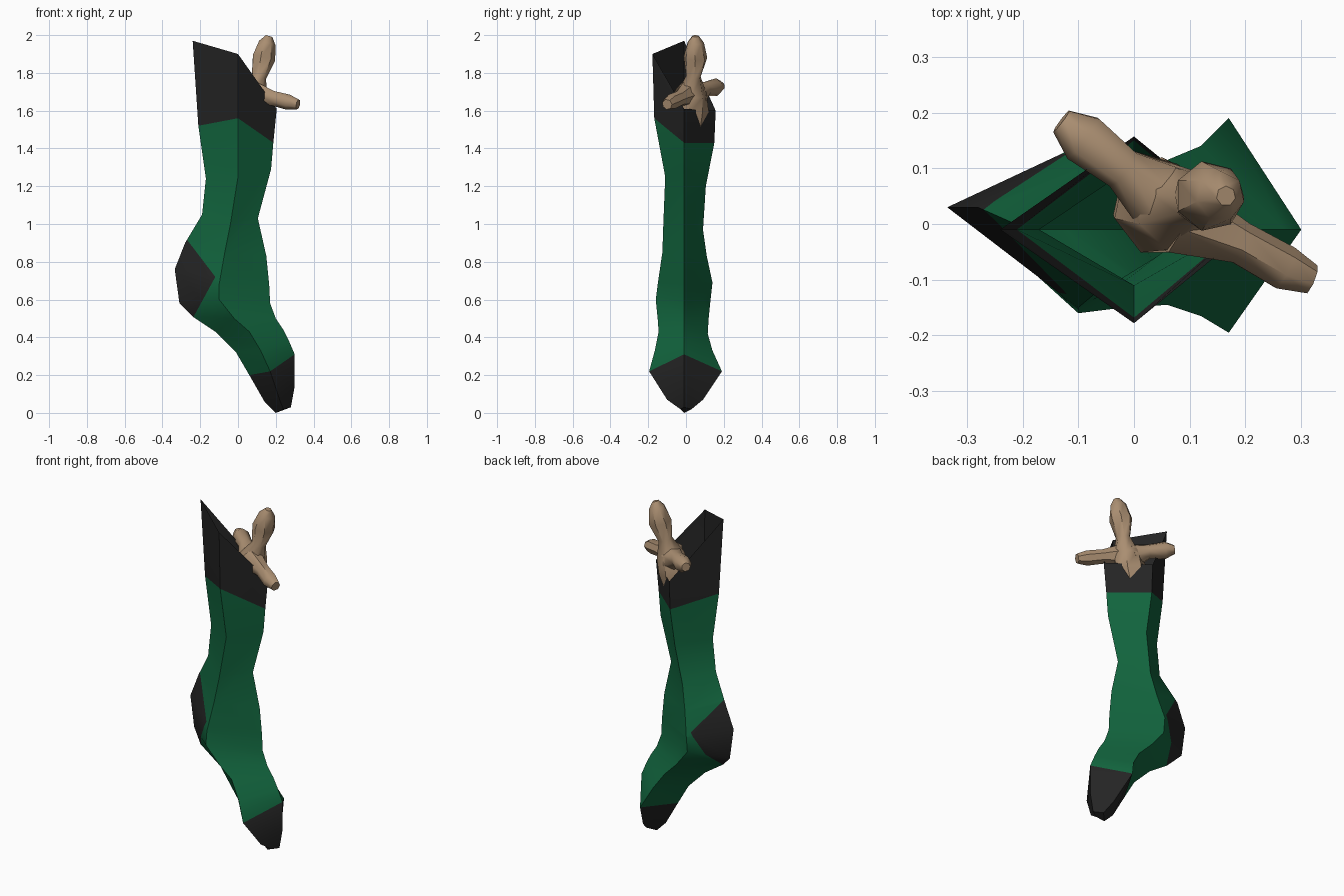
import bpy
import bmesh
import math
from mathutils import Vector

default_cube = bpy.data.objects.get("Cube")
if default_cube:
    bpy.data.objects.remove(default_cube, do_unlink=True)


def make_material(name, colour):
    mat = bpy.data.materials.new(name)
    mat.use_nodes = True
    mat.diffuse_color = (*colour, 1)
    mat.node_tree.nodes["Principled BSDF"].inputs["Base Color"].default_value = (*colour, 1)
    return mat


green = make_material("sock green", (0.006, 0.13, 0.048))
black = make_material("trim black", (0.018, 0.018, 0.018))
tan = make_material("toy tan", (0.40, 0.27, 0.165))


def bridge_rings(bm, rings):
    """Join successive vertex rings with quads, returning the faces of each band."""
    bands = []
    for upper, lower in zip(rings, rings[1:]):
        count = len(upper)
        bands.append([bm.faces.new((upper[i], lower[i], lower[(i + 1) % count], upper[(i + 1) % count]))
                      for i in range(count)])
    return bands


def finish(bm, name, materials, angle):
    bmesh.ops.recalc_face_normals(bm, faces=bm.faces[:])
    mesh = bpy.data.meshes.new(name)
    bm.to_mesh(mesh)
    bm.free()
    for mat in materials:
        mesh.materials.append(mat)
    obj = bpy.data.objects.new(name, mesh)
    bpy.context.collection.objects.link(obj)
    bpy.ops.object.select_all(action="DESELECT")
    obj.select_set(True)
    bpy.context.view_layer.objects.active = obj
    bpy.ops.object.shade_smooth_by_angle(angle=math.radians(angle))
    return obj


# Sock: four-cornered sections from the rim down to the toe tip
# back x, back z, front x, front z, side x, right y, left y, right z, left z
SECTIONS = [
    (-.24, 1.97, .205, 1.61, 0, -.178, .157, 1.9, 1.6),
    (-.21, 1.52, .187, 1.43, 0, -.168, .15, 1.56, 1.43),
    (-.17, 1.24, .175, 1.29, 0, -.11, .105, 1.25, 1.2),
    (-.19, 1.05, .105, 1.03, -.04, -.12, .09, 1, .97),
    (-.28, .9, .15, .83, -.07, -.125, .11, .85, .83),
    (-.335, .76, .165, .68, -.1, -.15, .14, .68, .69),
    (-.31, .58, .17, .58, -.1, -.16, .13, .6, .6),
    (-.24, .51, .2, .5, -.02, -.15, .12, .5, .5),
    (-.12, .43, .24, .44, .06, -.145, .115, .43, .42),
    (-.01, .32, .27, .38, .12, -.165, .14, .33, .33),
    (.06, .2, .3, .31, .17, -.195, .19, .22, .22),
    (.14, .06, .3, .14, .22, -.1, .09, .07, .07),
    (.2, 0, .28, .03, .24, -.03, .03, .02, .02),
]
bm = bmesh.new()
rings = []
for bx, bz, fx, fz, sx, ny, py, nz, pz in SECTIONS:
    back_y = .03 if bx < -.25 else -.01
    corners = [(bx, back_y, bz), (sx, ny, nz), (fx, -.01, fz), (sx, py, pz)]
    rings.append([bm.verts.new(c) for c in corners])
bands = bridge_rings(bm, rings)
toe_cap = bm.faces.new(rings[-1])

# Black cuff and toe
for face in bands[0] + bands[-1] + bands[-2] + [toe_cap]:
    face.material_index = 1

# Black heel patch: cut the ankle along two slanted planes meeting at a point
heel_point = Vector((-.12, 0, .72))
heel_planes = []
for end in (Vector((-.28, 0, .93)), Vector((-.24, 0, .5))):
    along = end - heel_point
    normal = Vector((along.z, 0, -along.x))
    if normal.x > 0:
        normal.negate()
    heel_planes.append(normal)


def ankle_faces():
    return [f for f in bm.faces if .4 < f.calc_center_median().z < 1.0 and f.material_index == 0]


for normal in heel_planes:
    faces = ankle_faces()
    edges = {e for f in faces for e in f.edges}
    verts = {v for f in faces for v in f.verts}
    bmesh.ops.bisect_plane(bm, geom=faces + list(edges) + list(verts),
                           plane_co=heel_point, plane_no=normal)
for face in ankle_faces():
    offset = face.calc_center_median() - heel_point
    if all(offset.dot(n) > 0 for n in heel_planes):
        face.material_index = 1
finish(bm, "sock", [green, black], 40)


# Toy: three rounded lobes branching from a body tucked into the cuff
def lobe(name, path, sides=7):
    bm = bmesh.new()
    points = [Vector(p[:3]) for p in path]
    rings = []
    for i, p in enumerate(points):
        direction = points[min(i + 1, len(points) - 1)] - points[max(i - 1, 0)]
        turn = direction.to_track_quat("Z", "Y")
        ring = []
        for k in range(sides):
            a = math.tau * k / sides
            ring.append(bm.verts.new(p + turn @ Vector((math.cos(a), math.sin(a), 0)) * path[i][3]))
        rings.append(ring)
    bridge_rings(bm, rings)
    bm.faces.new(rings[0])
    bm.faces.new(rings[-1])
    return finish(bm, name, [tan], 50)


lobe("toy_body_and_top_lobe", [
    (.02, .03, 1.45, .06), (.05, .03, 1.6, .09), (.08, .03, 1.69, .08), (.11, .04, 1.78, .04),
    (.135, .05, 1.88, .064), (.155, .05, 1.96, .045), (.165, .05, 1.995, .018)])
lobe("toy_front_lobe", [
    (.08, .01, 1.69, .07), (.19, -.035, 1.665, .04), (.27, -.08, 1.645, .042), (.318, -.1, 1.633, .028)])
lobe("toy_back_lobe", [
    (.05, .05, 1.68, .07), (-.02, .1, 1.715, .04), (-.09, .155, 1.725, .048), (-.13, .185, 1.73, .025)])
